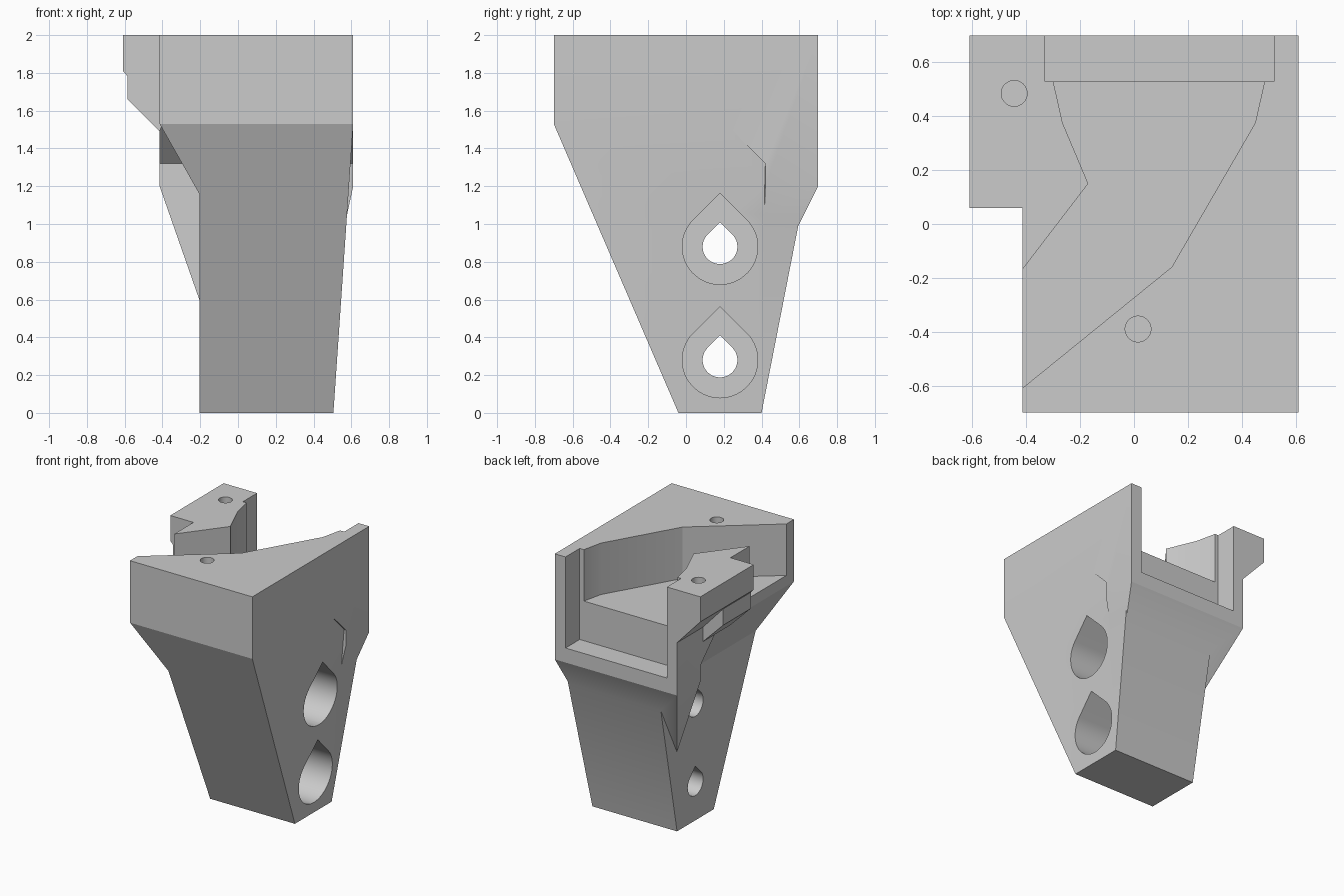
import bpy, bmesh, math
from mathutils import Vector

cube = bpy.data.objects.get("Cube")
if cube:
    bpy.data.objects.remove(cube, do_unlink=True)

grey = bpy.data.materials.new("plain grey")
grey.use_nodes = True
grey.diffuse_color = (0.6, 0.6, 0.6, 1)
grey.node_tree.nodes["Principled BSDF"].inputs["Base Color"].default_value = (0.6, 0.6, 0.6, 1)


def add_object(name, bm):
    bmesh.ops.recalc_face_normals(bm, faces=bm.faces)
    mesh = bpy.data.meshes.new(name)
    bm.to_mesh(mesh)
    bm.free()
    mesh.materials.append(grey)
    obj = bpy.data.objects.new(name, mesh)
    bpy.context.collection.objects.link(obj)
    return obj


def prism(name, profile, axis, start, end):
    """Extrude a 2D profile along an axis; the profile uses the other two axes in order."""
    bm = bmesh.new()
    verts = []
    for p in profile:
        co = list(p)
        co.insert("xyz".index(axis), start)
        verts.append(bm.verts.new(co))
    face = bm.faces.new(verts)
    moved = bmesh.ops.extrude_face_region(bm, geom=[face])["geom"]
    shift = Vector([end - start if a == axis else 0 for a in "xyz"])
    bmesh.ops.translate(bm, vec=shift, verts=[v for v in moved if isinstance(v, bmesh.types.BMVert)])
    return add_object(name, bm)


def hull(name, points):
    bm = bmesh.new()
    for p in points:
        bm.verts.new(p)
    bmesh.ops.convex_hull(bm, input=bm.verts)
    bmesh.ops.dissolve_limit(bm, angle_limit=0.01, verts=bm.verts, edges=bm.edges)
    return add_object(name, bm)


def combine(target, other, operation):
    """Apply a boolean and remove the helper."""
    mod = target.modifiers.new(operation.lower(), "BOOLEAN")
    mod.operation = operation
    mod.solver = "EXACT"
    mod.object = other
    bpy.context.view_layer.objects.active = target
    bpy.ops.object.modifier_apply(modifier=mod.name)
    bpy.data.objects.remove(other, do_unlink=True)


def teardrop(y, z, r, steps=40):
    """Round hole with a pointed roof."""
    arc = [math.radians(135 + 270 * i / steps) for i in range(steps + 1)]
    ring = [(y + r * math.cos(a), z + r * math.sin(a)) for a in arc]
    return ring + [(y, z + r * math.sqrt(2))]


def circle(x, y, r, steps=32):
    turn = [2 * math.pi * i / steps for i in range(steps)]
    return [(x + r * math.cos(a), y + r * math.sin(a)) for a in turn]


LEFT, RIGHT, BACK = -0.415, 0.61, 0.7

# Tapered body: side outline crossed with front outline
body = prism("bracket_body", [(-0.04, 0), (0.4, 0), (BACK, 1.53), (BACK, 2), (-BACK, 2),
                              (-BACK, 1.53)], "x", -1, 1)
front = prism("front_outline", [(-0.205, 0), (0.505, 0), (RIGHT, 1.53), (RIGHT, 2), (LEFT, 2),
                                (LEFT, 1.53), (-0.205, 1.16)], "y", -1, 1)
combine(body, front, "INTERSECT")

# Rear support under the pocket, tapering down into the body
combine(body, prism("rear_shelf", [(0.14, 1.6), (0.42, 1.32), (0.42, 1.25), (BACK, 1.25),
                                   (BACK, 1.6)], "x", LEFT, RIGHT), "UNION")
support = [(x, y, z) for x in (LEFT, RIGHT) for y in (0.42, BACK) for z in (1.2, 1.32)]
support += [(-0.205, 0.4, 0.6), (0.48, 0.4, 0.6)]
combine(body, hull("rear_support", support), "UNION")

# Overhanging side arm with a deeper block beneath its front end
combine(body, prism("side_arm", [(-0.61, 2), (-0.61, 1.81), (LEFT, 1.6), (-0.38, 1.6),
                                 (-0.38, 2)], "y", 0.06, BACK), "UNION")
combine(body, prism("arm_block", [(-0.585, 1.9), (-0.585, 1.66), (LEFT, 1.49), (-0.39, 1.55),
                                  (-0.39, 1.9)], "y", 0.06, 0.39), "UNION")

# Angled pocket open to the side, and the deeper slot open to the back
combine(body, prism("pocket_cutter", [(0.49, 0.56), (0.485, 0.53), (0.45, 0.375), (0.14, -0.16),
                                      (LEFT, -0.61), (-0.66, -0.81), (-0.66, -0.49),
                                      (LEFT, -0.17), (-0.17, 0.15), (-0.265, 0.375),
                                      (-0.3, 0.53), (-0.305, 0.56)], "z", 1.61, 2.2), "DIFFERENCE")
combine(body, prism("slot_cutter", [(-0.33, 0.53), (0.52, 0.53), (0.52, 0.9), (-0.33, 0.9)],
                    "z", 1.31, 2.2), "DIFFERENCE")

# Two teardrop bolt holes with wide counterbores
for z in (0.28, 0.88):
    combine(body, prism("bolt_cutter", teardrop(0.18, z, 0.092), "x", -1, 1), "DIFFERENCE")
    combine(body, prism("counterbore_cutter", teardrop(0.18, z, 0.2), "x", 0, 1), "DIFFERENCE")

# Screw holes in the top
for x, y in ((-0.445, 0.485), (0.015, -0.39)):
    combine(body, prism("screw_cutter", circle(x, y, 0.048), "z", 1.8, 2.2), "DIFFERENCE")

# Clean up and shade
bm = bmesh.new()
bm.from_mesh(body.data)
bmesh.ops.remove_doubles(bm, verts=bm.verts, dist=0.0005)
bmesh.ops.dissolve_limit(bm, angle_limit=0.01, verts=bm.verts, edges=bm.edges)
bm.to_mesh(body.data)
bm.free()
body.data.materials.clear()
body.data.materials.append(grey)
for poly in body.data.polygons:
    poly.material_index = 0
bpy.ops.object.select_all(action="DESELECT")
body.select_set(True)
bpy.context.view_layer.objects.active = body
bpy.ops.object.shade_smooth_by_angle(angle=math.radians(20))
